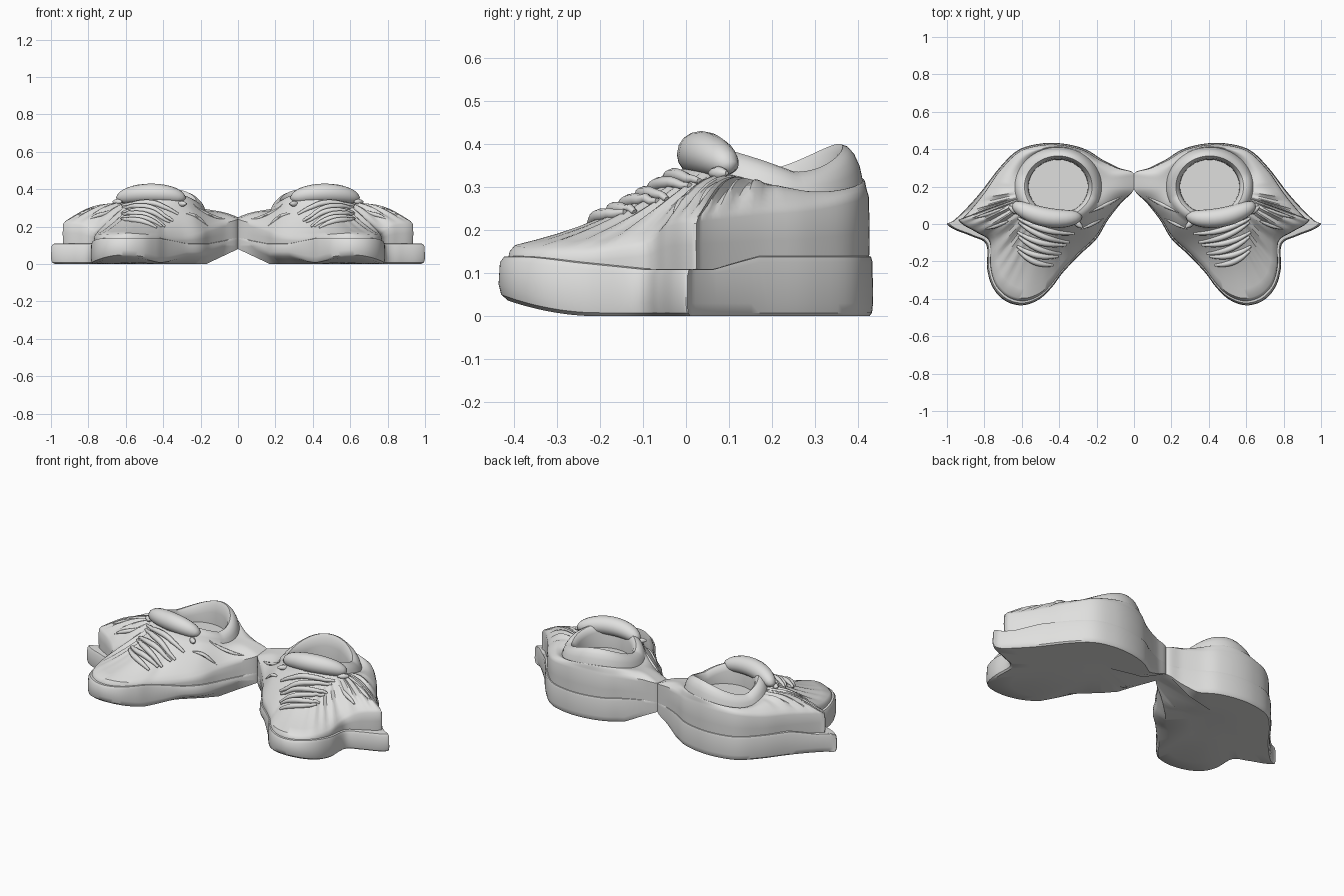
import bpy, bmesh, math
from mathutils import Vector
from mathutils.bvhtree import BVHTree

cube = bpy.data.objects.get("Cube")
if cube:
    bpy.data.objects.remove(cube, do_unlink=True)

grey = bpy.data.materials.new("light_grey")
grey.use_nodes = True
COLOUR = (0.74, 0.74, 0.73, 1)
grey.diffuse_color = COLOUR
grey.node_tree.nodes["Principled BSDF"].inputs["Base Color"].default_value = COLOUR

CENTRE = Vector((0.405, 0.20))     # middle of the foot opening
ALONG = Vector((0.316, -0.949))    # heel to toe
SIDE = Vector((0.949, 0.316))      # inner to outer
# Plan outline of one shoe: x, y, height of the upper's shoulder there
OUTLINE = [
    (0, 0.27, 0.25), (0.08, 0.30, 0.26), (0.17, 0.345, 0.27), (0.26, 0.40, 0.28),
    (0.38, 0.43, 0.29), (0.50, 0.43, 0.29), (0.62, 0.395, 0.28), (0.72, 0.30, 0.26),
    (0.82, 0.17, 0.25), (0.91, 0.07, 0.24), (0.97, 0.015, 0.235), (1.0, 0, 0.23),
    (0.96, -0.03, 0.23), (0.87, -0.065, 0.22), (0.79, -0.11, 0.18), (0.785, -0.24, 0.16),
    (0.755, -0.34, 0.16), (0.69, -0.41, 0.16), (0.60, -0.435, 0.165), (0.51, -0.405, 0.16),
    (0.44, -0.34, 0.155), (0.38, -0.26, 0.15), (0.29, -0.165, 0.15), (0.20, -0.08, 0.165),
    (0.14, 0.02, 0.19), (0.07, 0.11, 0.215), (0, 0.185, 0.24)]


def clamp(v):
    return min(1.0, max(0.0, v))


def smooth_loop(points, steps=6):
    """Closed Catmull-Rom curve through the points."""
    pts = [Vector(p) for p in points]
    out = []
    for i in range(len(pts)):
        a, b, c, d = (pts[(i + k) % len(pts)] for k in (-1, 0, 1, 2))
        for s in range(steps):
            t = s / steps
            p = 0.5 * (2 * b + (c - a) * t + (2 * a - 5 * b + 4 * c - d) * t ** 2
                       + (3 * b - a - 3 * c + d) * t ** 3)
            p.x = clamp(p.x)
            out.append(p)
    return out


def loft(name, rings, angle=35):
    """Skin a stack of equal rings, cap both ends, mirror to the other shoe."""
    bm = bmesh.new()
    loops = [[bm.verts.new(p) for p in ring] for ring in rings]
    n = len(loops[0])
    for a, b in zip(loops, loops[1:]):
        for i in range(n):
            j = (i + 1) % n
            bm.faces.new((a[i], a[j], b[j], b[i]))
    bm.faces.new(loops[0][::-1])
    bm.faces.new(loops[-1])
    bmesh.ops.recalc_face_normals(bm, faces=bm.faces[:])
    mesh = bpy.data.meshes.new(name)
    bm.to_mesh(mesh)
    tree = BVHTree.FromBMesh(bm)
    bm.free()
    mesh.materials.append(grey)
    mesh.shade_smooth()
    mesh.set_sharp_from_angle(angle=math.radians(angle))
    obj = bpy.data.objects.new(name, mesh)
    bpy.context.collection.objects.link(obj)
    obj.modifiers.new("other_shoe", 'MIRROR').use_mirror_merge = False
    return tree


def tube(name, path, radii, sides=10):
    """Round tube along a path with a radius at each point."""
    rings = []
    for i, p in enumerate(path):
        t = (path[min(i + 1, len(path) - 1)] - path[max(i - 1, 0)]).normalized()
        n = t.cross(Vector((0, 0, 1))).normalized()
        b = n.cross(t)
        rings.append([p + radii[i] * (n * math.cos(a) + b * math.sin(a))
                      for a in (math.tau * k / sides for k in range(sides))])
    loft(name, rings, 60)


outline = smooth_loop(OUTLINE)


def scaled(p, s):
    """Outline point drawn toward the opening, staying put at the bridge."""
    s = 1 - (1 - s) * min(1, p.x / 0.2)
    return CENTRE + (p.xy - CENTRE) * s


# Sole: curved up at the toe and bridge, thinner along the inner front edge
def inner_edge(p):
    return clamp((0.42 - p.x) / 0.15) * clamp((0.2 - p.y) / 0.08)


def under_ring(s, lift, undercut=0):
    ring = []
    for p in outline:
        q = scaled(p, s)
        z = 0.08 * max(0, 1 - q.x / 0.17) + 0.8 * max(0, -0.2 - q.y) ** 2
        ring.append((q.x, q.y, min(0.1, z + lift + undercut * inner_edge(p))))
    return ring


def top_ring(s, z):
    """Upper edge of the sole, lower at the inner side, notch and flap tip."""
    ring = []
    for p in outline:
        flap = clamp((p.x - 0.82) / 0.1)
        notch = clamp((p.x - 0.7) / 0.08) * clamp((p.y + 0.4) / 0.3) * clamp((0.1 - p.y) / 0.1)
        inner = inner_edge(p) * clamp(p.x / 0.15)
        ring.append((*scaled(p, s), z - 0.03 * max(flap, notch, inner)))
    return ring


loft("sole", [under_ring(0.15, 0), under_ring(0.4, 0), under_ring(0.78, 0),
              under_ring(0.965, 0, 0.04), under_ring(0.99, 0.008, 0.045),
              under_ring(1, 0.03, 0.035), top_ring(0.995, 0.125),
              top_ring(0.98, 0.138), top_ring(0.95, 0.14), top_ring(0.5, 0.14)])


# Upper: wall, sloping top, padded collar and the inside down to the insole
def rim_point(p, s, drop):
    d = (p.xy - CENTRE).normalized()
    toward_toe = d.dot(ALONG)
    z = 0.335 + 0.065 * max(0, -toward_toe) ** 2 + 0.055 * clamp(1.1 * toward_toe)
    drop *= 1 + 0.6 * max(0, -toward_toe)
    return Vector((CENTRE.x + 0.16 * s * d.x, CENTRE.y + 0.145 * s * d.y, z - drop))


def shoulder(p, s, z):
    q = scaled(p, s - 0.28 * max(0, p.x - 0.75))
    return Vector((q.x, q.y, z))


def slope_point(p, t, i):
    a, b = shoulder(p, 0.94, p.z), rim_point(p, 1.45, 0.05)
    q = a.lerp(b, t)
    outer = clamp((p.x - 0.65) / 0.2)
    toe = clamp((-0.08 - p.y) / 0.2)
    q.z += (0.012 + 0.012 * outer - 0.036 * toe) * math.sin(math.pi * t)
    # folded cloth on the outer flap
    if outer and p.y < 0.2:
        q.z += 0.009 * outer * math.sin(i * 1.3) * math.sin(math.pi * t)
    return q


rings = [[shoulder(p, 0.96, 0.1) for p in outline],
         [shoulder(p, 0.965, 0.1 + (p.z - 0.1) * 0.5) for p in outline],
         [shoulder(p, 0.96, p.z - 0.015) for p in outline]]
rings += [[slope_point(p, k / 8, i) for i, p in enumerate(outline)] for k in range(9)]
rings += [[rim_point(p, s, d) for p in outline] for s, d in
          ((1.40, 0.029), (1.32, 0.013), (1.22, 0.003), (1.13, 0), (1.05, 0.012), (1.0, 0.04))]
rings += [[Vector((*rim_point(p, 0.99, 0).xy, 0.26)) for p in outline]]
upper = loft("upper", rings)


def on_upper(x, y, lift=0.0):
    hit = upper.ray_cast(Vector((x, y, 1)), Vector((0, 0, -1)))[0]
    return Vector((x, y, (hit.z if hit else 0.15) + lift))


# Tongue: padded roll rising out of the front of the collar
tongue = []
for k in range(17):
    a = math.pi * k / 16
    across = -math.cos(a)
    tongue.append(Vector((0.465 + 0.17 * across, 0.035 + 0.03 * across + 0.035 * across ** 2,
                          0.335 + 0.043 * math.sin(a))))
tube("tongue", tongue, [0.012 + 0.04 * math.sin(math.pi * k / 16) ** 0.7 for k in range(17)], 16)

# Laces: bowed strips across the throat, shorter toward the toe
for row in range(6):
    mid = Vector((0.47, -0.01)) + ALONG * 0.036 * row
    width = 0.155 - 0.011 * row
    path = []
    for k in range(13):
        s = k / 6 - 1
        q = mid + SIDE * width * s + ALONG * (0.022 * (1 - s * s) + 0.008 * s * (-1) ** row)
        path.append(on_upper(q.x, q.y, 0.002 + 0.004 * (1 - s * s)))
    tube(f"lace_{row + 1}", path, [0.007 + 0.009 * math.sin(math.pi * k / 12) for k in range(13)], 8)

# Lace knots beside the tongue
for name, x, y in (("outer_knot", 0.645, 0.075), ("inner_knot", 0.30, 0.0)):
    base = on_upper(x, y, 0.008)
    tube(name, [base + Vector((0.012 * k, 0.01 * k, 0)) for k in (-2, -1, 0, 1, 2)],
         [0.005, 0.013, 0.016, 0.013, 0.005], 8)


# Creases: tapering ridges over the flap and toward the bridge
def crease(name, start, end, radius):
    path = []
    for k in range(9):
        q = Vector(start).lerp(Vector(end), k / 8)
        path.append(on_upper(q.x, q.y, -0.002))
    tube(name, path, [0.001 + radius * math.sin(math.pi * k / 8) for k in range(9)], 6)


crease("outer_crease_1", (0.86, 0.03), (0.68, 0.09), 0.012)
crease("outer_crease_2", (0.80, -0.03), (0.66, 0.02), 0.012)
crease("inner_crease_1", (0.06, 0.15), (0.24, 0.06), 0.010)
crease("inner_crease_2", (0.16, 0.03), (0.29, -0.03), 0.010)
